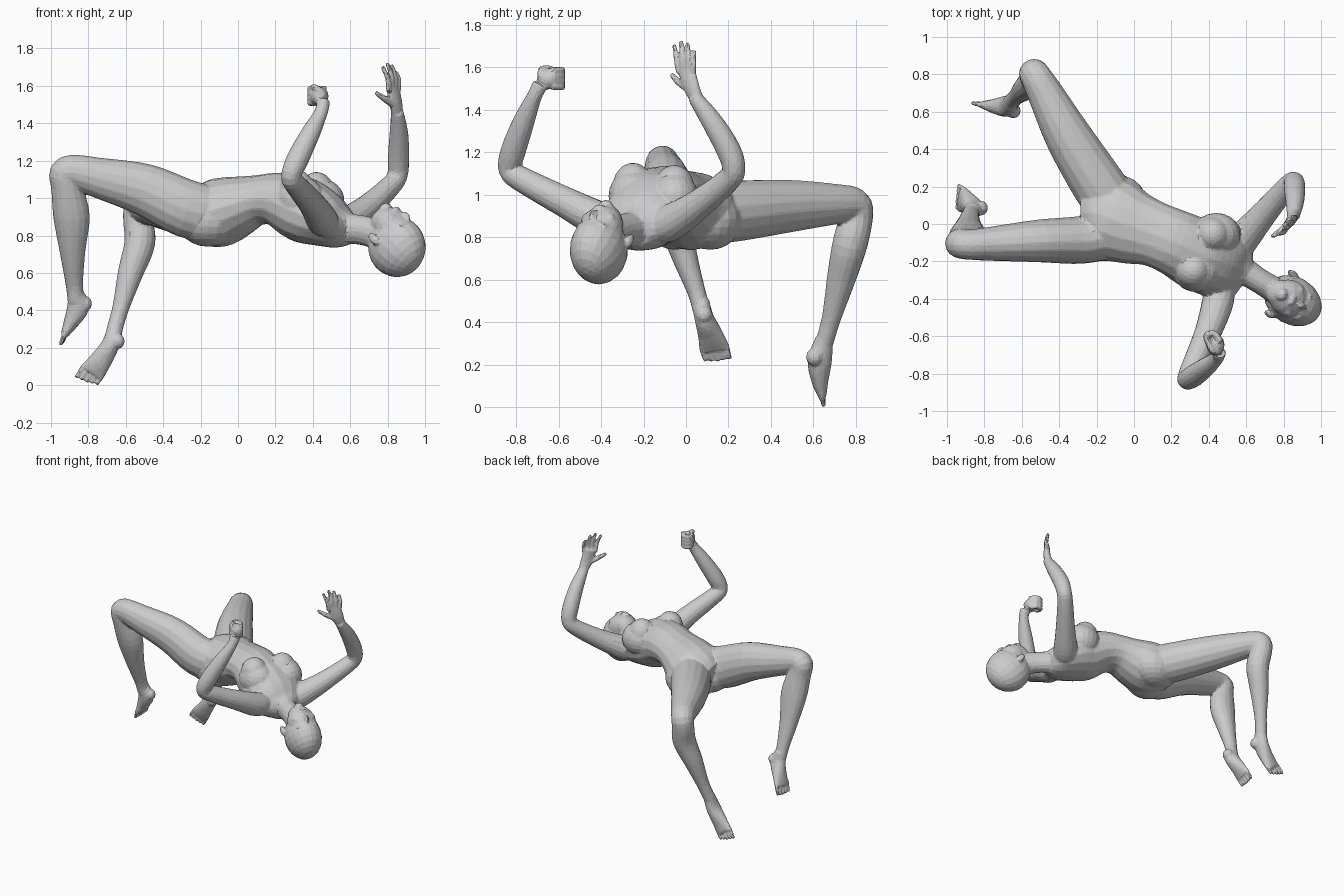
import bpy, bmesh, math
from mathutils import Vector as V, Matrix

bm = bmesh.new()          # all body parts are collected here, then fused into one skin
SIDES = 16


def catmull(p, t):
    """Smooth interpolation between p[1] and p[2]."""
    return [0.5 * (2 * b + (c - a) * t + (2 * a - 5 * b + 4 * c - d) * t * t
                   + (3 * b - a - 3 * c + d) * t ** 3) for a, b, c, d in zip(*p)]


def loft(sections, side=(0.3, 0.9, 0.1), steps=4):
    """Closed tube through (x, y, z, half width[, half depth]) sections."""
    s = [list(q) if len(q) == 5 else list(q) + [q[3]] for q in sections]
    s = [s[0]] + s + [s[-1]]
    pts = [catmull(s[i:i + 4], k / steps) for i in range(len(s) - 3) for k in range(steps)]
    pts.append(s[-1])
    rings = []
    for i, p in enumerate(pts):
        tan = (V(pts[min(i + 1, len(pts) - 1)][:3]) - V(pts[max(i - 1, 0)][:3])).normalized()
        w = V(side)
        w = (w - tan * w.dot(tan)).normalized()
        d = tan.cross(w)
        rings.append([bm.verts.new(V(p[:3]) + w * p[3] * math.cos(a) + d * p[4] * math.sin(a))
                      for a in [2 * math.pi * k / SIDES for k in range(SIDES)]])
    for r, q in zip(rings, rings[1:]):
        for k in range(SIDES):
            j = (k + 1) % SIDES
            bm.faces.new((r[k], r[j], q[j], q[k]))
    bm.faces.new(rings[0][::-1])
    bm.faces.new(rings[-1])


def blob(c, r, axes=None):
    """Ellipsoid with radii r along the given axes."""
    m = Matrix.Identity(3) if axes is None else Matrix(axes).transposed()
    m = Matrix.Translation(V(c)) @ (m @ Matrix.Diagonal(V(r))).to_4x4()
    bmesh.ops.create_uvsphere(bm, u_segments=20, v_segments=12, radius=1, matrix=m)


# torso, pelvis to collar
loft([(-.27, .05, .90, .15, .115), (-.2, .05, .91, .205, .16), (-.1, .02, .923, .225, .185),
      (0, -.02, .957, .20, .165), (.11, -.055, .99, .175, .133), (.22, -.10, .99, .178, .148),
      (.34, -.16, .94, .195, .175), (.44, -.19, .895, .205, .158),
      (.53, -.225, .848, .18, .12), (.60, -.255, .83, .09, .085)], side=(.34, .94, 0))
# buttocks
blob((-.16, -.05, .885), (.17, .15, .145))
blob((-.10, .115, .885), (.17, .15, .145))
# breasts, over a wider chest base
for x, y, z in ((.315, -.25, 1.04), (.42, -.055, 1.03)):
    blob((x, y, z), (.095, .095, .11))
    blob((x + .02, y, z - .045), (.13, .115, .12))
# neck and shoulder slopes
loft([(.50, -.21, .84, .10), (.60, -.26, .835, .074, .083), (.68, -.31, .825, .067, .08),
      (.77, -.365, .80, .072, .085)])
loft([(.47, -.36, .86, .07), (.54, -.23, .83, .085), (.57, -.12, .85, .07)], (1, 0, 0))

# head: local axes are ear-to-ear, face and crown
S = V((.5, .866, 0))
H = V((.866, -.5, 0))
F = H * .7 + V((0, 0, .714))
U = H * .714 - V((0, 0, .7))
SKULL = V((.84, -.405, .75))


def head_blob(a, f, u, *r):
    blob(SKULL + S * a + F * f + U * u, r, (S, F, U))


head_blob(0, 0, .015, .128, .163, .163)       # cranium
head_blob(0, .058, -.07, .102, .095, .125)    # face
head_blob(0, .045, -.135, .075, .085, .07)    # jaw
head_blob(0, .095, -.177, .036, .037, .03)    # chin
head_blob(0, .137, -.125, .032, .02, .018)    # lips
head_blob(0, .145, -.06, .018, .032, .036)    # nose
for m in (-1, 1):
    head_blob(m * .045, .125, -.015, .037, .022, .014)  # brow
    head_blob(m * .055, .105, -.085, .035, .03, .03)    # cheek
    head_blob(m * .125, -.02, -.065, .018, .025, .04)   # ear

# right arm
loft([(.46, -.30, .87, .07), (.45, -.41, .885, .085), (.395, -.58, .97, .072),
      (.31, -.77, 1.07, .06), (.283, -.83, 1.115, .053), (.315, -.815, 1.2, .06),
      (.385, -.765, 1.34, .052), (.445, -.715, 1.46, .036), (.455, -.685, 1.52, .038)], (.9, .1, -.4))
# right fist
blob((.435, -.645, 1.545), (.05, .056, .05))
for i in range(4):
    z = 1.585 - .026 * i
    loft([(.465, -.63, z, .017), (.43, -.585, z, .017), (.385, -.595, z, .016),
          (.395, -.64, z, .014)], (0, 0, 1), 3)
loft([(.46, -.68, 1.55, .018), (.42, -.68, 1.59, .017), (.395, -.63, 1.595, .013)], (1, 1, 0), 3)

# left arm
loft([(.54, -.14, .85, .085), (.59, -.07, .87, .087), (.70, .06, .955, .07),
      (.82, .20, 1.07, .057), (.853, .225, 1.125, .055), (.858, .20, 1.21, .058),
      (.86, .125, 1.34, .051), (.852, .04, 1.46, .034)], (.7, -.7, .1))
# left open hand
W = V((.6, .8, 0))
loft([(.852, .05, 1.45, .035, .029), (.842, .02, 1.52, .046, .026), (.825, 0, 1.60, .047, .020)], W, 3)
for k, top in zip((-1.5, -.5, .5, 1.5), (1.705, 1.725, 1.715, 1.68)):
    a = V((.83, 0, 1.57)) + W * k * .027
    c = V((.808, -.008, top)) + W * k * .040
    b = (a + c) / 2 + V((.012, 0, 0))
    loft([(*a, .015), (*b, .014), (*c, .011)], W, 3)
loft([(.83, .01, 1.50, .02), (.785, -.035, 1.53, .018), (.735, -.068, 1.565, .012)], W, 3)

# right leg: thigh, knee, shin
loft([(-.12, -.05, .91, .13, .15), (-.28, -.085, .945, .128, .155), (-.5, -.09, 1.045, .115, .14),
      (-.75, -.105, 1.11, .093, .108), (-.87, -.11, 1.14, .082, .092), (-.925, -.105, 1.13, .08, .085),
      (-.915, -.095, 1.06, .08, .085), (-.89, -.06, .90, .08, .098), (-.885, -.01, .72, .062, .07),
      (-.875, .05, .54, .043, .047), (-.865, .075, .45, .043, .046)], (0, 1, .05))
# left leg: thigh, knee, shin
loft([(-.10, .08, .91, .14), (-.19, .21, .92, .145), (-.35, .465, .945, .127),
      (-.47, .69, .955, .098), (-.525, .79, .95, .083), (-.535, .80, .89, .08),
      (-.525, .77, .76, .083), (-.575, .73, .6, .068), (-.625, .685, .42, .046),
      (-.66, .65, .30, .043)], (.85, .4, -.2))


def foot(sections, heel, side, toe_dir):
    """Foot loft with a heel and five toes at the last section."""
    loft(sections, side)
    blob(heel, (.04, .04, .042))
    w, end, d = V(side).normalized(), V(sections[-1][:3]), V(toe_dir)
    for k in range(-2, 3):
        a = end + w * k * .029
        loft([(*(a - d * .5), .013), (*(a + d * .5), .0125), (*(a + d * (1.1 - .05 * abs(k))), .010)], w, 2)


foot([(-.87, .07, .50, .04), (-.855, .085, .42, .046, .06), (-.89, .115, .34, .06, .042),
      (-.925, .135, .272, .074, .022)], (-.82, .085, .435), (.1, 1, .1), (-.02, .015, -.052))
foot([(-.655, .65, .32, .042), (-.68, .63, .22, .048, .058), (-.735, .63, .13, .06, .042),
      (-.782, .64, .066, .07, .022)], (-.645, .605, .235), (.88, 0, -.3), (-.03, .008, -.045))

# fuse everything into one faceted skin
bmesh.ops.recalc_face_normals(bm, faces=bm.faces)
mesh = bpy.data.meshes.new("reclining_figure")
bm.to_mesh(mesh)
bm.free()
body = bpy.data.objects.new("reclining_figure", mesh)
bpy.context.collection.objects.link(body)
fuse = body.modifiers.new("fuse", 'REMESH')
fuse.mode = 'VOXEL'
fuse.voxel_size = .0065
soften = body.modifiers.new("soften", 'SMOOTH')
soften.factor = .5
soften.iterations = 10
facet = body.modifiers.new("facet", 'DECIMATE')
facet.ratio = .04
